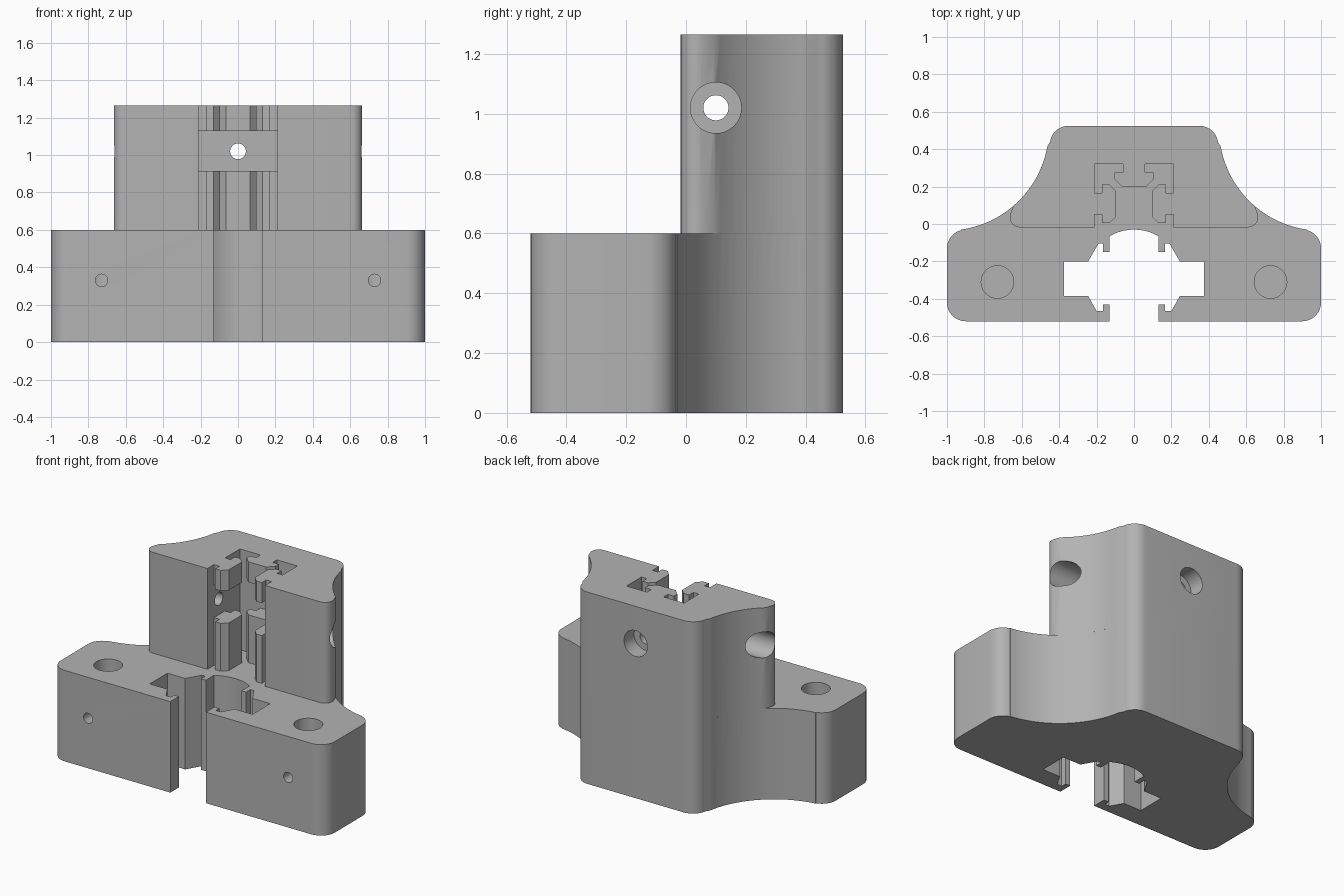
import bpy, bmesh, math
from mathutils import Matrix

if "Cube" in bpy.data.objects:
    bpy.data.objects.remove(bpy.data.objects["Cube"], do_unlink=True)

grey = bpy.data.materials.new("plain grey")
grey.use_nodes = True
grey.diffuse_color = (0.45, 0.45, 0.45, 1)
grey.node_tree.nodes["Principled BSDF"].inputs["Base Color"].default_value = grey.diffuse_color


def arc(cx, cy, r, a0, a1, n):
    """Points on a circle between two angles in degrees."""
    angles = [math.radians(a0 + (a1 - a0) * i / n) for i in range(n + 1)]
    return [(cx + r * math.cos(a), cy + r * math.sin(a)) for a in angles]


def mirrored(half):
    """Close a right-hand half profile with its mirror image."""
    return half + [(-x, y) for x, y in reversed(half)]


def finish(name, bm):
    bmesh.ops.recalc_face_normals(bm, faces=bm.faces)
    mesh = bpy.data.meshes.new(name)
    bm.to_mesh(mesh)
    bm.free()
    mesh.materials.append(grey)
    ob = bpy.data.objects.new(name, mesh)
    bpy.context.collection.objects.link(ob)
    return ob


def prism(name, profile, z0, z1):
    bm = bmesh.new()
    face = bm.faces.new([bm.verts.new((x, y, z0)) for x, y in profile])
    top = bmesh.ops.extrude_face_region(bm, geom=[face])["geom"]
    bmesh.ops.translate(bm, vec=(0, 0, z1 - z0),
                        verts=[v for v in top if isinstance(v, bmesh.types.BMVert)])
    return finish(name, bm)


def bore(name, centre, r, length, axis):
    turn = {"X": Matrix.Rotation(math.pi / 2, 4, "Y"),
            "Y": Matrix.Rotation(math.pi / 2, 4, "X"),
            "Z": Matrix.Identity(4)}[axis]
    bm = bmesh.new()
    bmesh.ops.create_cone(bm, cap_ends=True, segments=48, radius1=r, radius2=r,
                          depth=length, matrix=Matrix.Translation(centre) @ turn)
    return finish(name, bm)


def boolean(ob, other, operation="DIFFERENCE"):
    mod = ob.modifiers.new(other.name, "BOOLEAN")
    mod.operation, mod.solver, mod.object = operation, "EXACT", other
    bpy.context.view_layer.objects.active = ob
    bpy.ops.object.modifier_apply(modifier=mod.name)
    bpy.data.objects.remove(other, do_unlink=True)


# Shared back: rounded corner running into a concave flank
BASE_TOP, TOP = 0.6, 1.265
back = arc(0.35, 0.425, 0.1, 90, 8, 8)
flank = (1.0, 0.51, 0.545)

# Base: flared foot with a keyed channel open to the front
foot = back + arc(*flank, 190, 262, 20)
foot += arc(0.9, -0.13, 0.1, 75, 0, 7) + arc(0.9, -0.42, 0.1, 0, -90, 8)
foot += [(0.13, -0.52), (0.13, -0.43), (0.165, -0.43), (0.165, -0.465),
         (0.2, -0.465), (0.245, -0.385), (0.375, -0.385), (0.375, -0.2),
         (0.245, -0.2), (0.19, -0.105), (0.165, -0.105), (0.165, -0.15), (0.13, -0.15)]
foot += arc(0, -0.29, 0.26, 60, 93, 6)[:-1]
body = prism("rail_mount_body", mirrored(foot), 0, BASE_TOP)

# Tower: channel with mushroom-shaped keys on three walls
tower = back + arc(*flank, 190, 229.5, 12)
tower += arc(0.61, 0.036, 0.054, 25, -90, 8)
tower += [(0.21, -0.018), (0.21, 0.05), (0.17, 0.05), (0.17, 0.005),
          (0.13, 0.005), (0.095, 0.04), (0.095, 0.175), (0.13, 0.21),
          (0.17, 0.21), (0.17, 0.165), (0.21, 0.165), (0.21, 0.32),
          (0.06, 0.32), (0.06, 0.275), (0.105, 0.275), (0.105, 0.24), (0.065, 0.2)]
upper = prism("tower", mirrored(tower), BASE_TOP, TOP)

# Gap in the keys at screw height
gap = mirrored([(0.21, -0.1), (0.21, 0.32)])
boolean(upper, prism("key_gap", gap, 0.915, 1.13))
boolean(body, upper, "UNION")

# Counterbored screw holes through the back and both sides of the tower
SCREW_Z = 1.02
boolean(body, bore("back_hole", (0, 0.45, SCREW_Z), 0.042, 0.5, "Y"))
boolean(body, bore("back_counterbore", (0, 0.57, SCREW_Z), 0.085, 0.3, "Y"))
boolean(body, bore("side_hole", (0, 0.1, SCREW_Z), 0.042, 1.6, "X"))
for side in (-1, 1):
    boolean(body, bore("side_counterbore", (side * 0.61, 0.1, SCREW_Z), 0.085, 0.6, "X"))
    # Foot sockets with a small set-screw hole from the front
    boolean(body, bore("socket", (side * 0.73, -0.31, 0.4), 0.087, 0.54, "Z"))
    boolean(body, bore("set_screw_hole", (side * 0.73, -0.45, 0.33), 0.033, 0.2, "Y"))

bpy.ops.object.select_all(action="DESELECT")
body.select_set(True)
bpy.context.view_layer.objects.active = body
bpy.ops.object.shade_smooth_by_angle(angle=math.radians(30))
